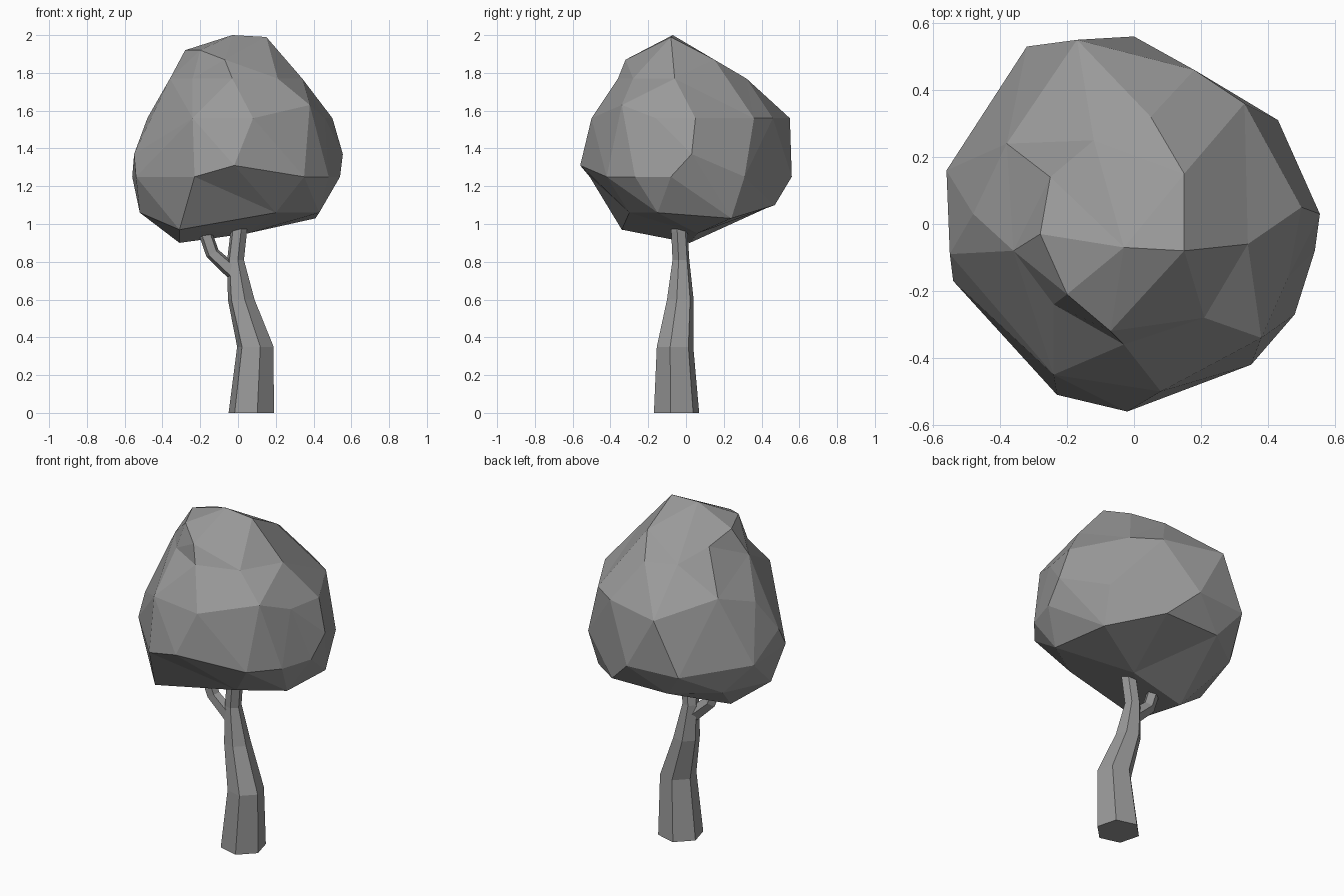
import bpy
import bmesh
import math
from mathutils import Vector

cube = bpy.data.objects.get("Cube")
if cube:
    bpy.data.objects.remove(cube, do_unlink=True)

# One matte grey for the whole tree
grey = bpy.data.materials.new("matte_grey")
grey.use_nodes = True
colour = (0.32, 0.32, 0.32, 1)
grey.diffuse_color = colour
shader = grey.node_tree.nodes["Principled BSDF"]
shader.inputs["Base Color"].default_value = colour
shader.inputs["Roughness"].default_value = 0.9


def finish(name, bm):
    """Turn a bmesh into a flat shaded, coloured object."""
    bmesh.ops.recalc_face_normals(bm, faces=bm.faces)
    mesh = bpy.data.meshes.new(name)
    bm.to_mesh(mesh)
    bm.free()
    mesh.materials.append(grey)
    obj = bpy.data.objects.new(name, mesh)
    bpy.context.scene.collection.objects.link(obj)
    return obj


def limb(name, path, sides, turn, tilt=0.0):
    """Loft a tapered limb through (x, y, z, radius) stations."""
    bm = bmesh.new()
    rings = []
    for x, y, z, radius in path:
        ring = []
        for i in range(sides):
            angle = math.radians(turn) + math.tau * i / sides
            dx, dy = radius * math.cos(angle), radius * math.sin(angle)
            ring.append(bm.verts.new((x + dx, y + dy, z + dx * tilt)))
        rings.append(ring)
    for low, high in zip(rings, rings[1:]):
        for i in range(sides):
            j = (i + 1) % sides
            bm.faces.new((low[i], low[j], high[j], high[i]))
    bm.faces.new(rings[0])
    bm.faces.new(rings[-1])
    return finish(name, bm)


def faceted_blob(name, tiers, centre):
    """Skin corner points: connect them on a unit ball, then move them out."""
    bm = bmesh.new()
    target = {}
    for z, corners in tiers:
        for x, y in corners:
            place = Vector((x, y, z))
            target[bm.verts.new((place - centre).normalized())] = place
    bmesh.ops.convex_hull(bm, input=list(bm.verts))
    for vert, place in target.items():
        vert.co = place
    return finish(name, bm)


# Crooked six-sided trunk
limb("trunk", [
    (0.07, -0.05, 0.0, 0.124),
    (0.092, -0.058, 0.35, 0.1),
    (0.017, -0.03, 0.6, 0.073),
    (-0.013, -0.027, 0.81, 0.046),
    (0.004, -0.035, 0.96, 0.045),
    (0.012, -0.035, 1.1, 0.04),
], sides=6, turn=-15)

# Small side branch reaching into the crown
limb("side_branch", [
    (-0.02, -0.035, 0.74, 0.038),
    (-0.135, -0.04, 0.845, 0.033),
    (-0.168, -0.045, 0.94, 0.033),
    (-0.18, -0.045, 1.05, 0.03),
], sides=5, turn=20, tilt=0.6)

# Leafy crown, corners grouped by height from the underside to the top
faceted_blob("crown", [
    (0.90, [(-0.31, 0.02)]),
    (0.95, [(0.05, 0.06)]),
    (0.97, [(-0.31, -0.34)]),
    (1.03, [(0.41, 0.24)]),
    (1.06, [(0.43, -0.15), (0.2, -0.3), (-0.52, -0.06)]),
    (1.10, [(0.16, 0.47), (-0.2, 0.46), (-0.44, 0.28)]),
    (1.25, [(0.54, -0.08), (0.48, -0.27), (0.35, -0.42), (-0.23, -0.51),
            (-0.54, -0.17), (-0.56, 0.16), (-0.32, 0.53), (0, 0.56),
            (0.43, 0.31)]),
    (1.31, [(-0.02, -0.56)]),
    (1.37, [(-0.55, -0.09), (0.555, 0.03)]),
    (1.56, [(-0.48, 0.03), (-0.24, -0.45), (0.08, -0.5), (0.46, -0.16),
            (0.5, 0.05), (0.33, 0.36), (0.18, 0.46), (-0.17, 0.55)]),
    (1.63, [(0.38, -0.34), (-0.38, 0.24)]),
    (1.77, [(-0.36, -0.08), (-0.24, -0.24), (-0.03, -0.36), (0.21, -0.28),
            (0.34, -0.06), (0.05, 0.32), (-0.12, 0.25)]),
    (1.87, [(0.15, 0.15), (-0.07, -0.32), (-0.25, 0.14)]),
    (1.92, [(-0.28, -0.03), (-0.2, -0.21)]),
    (1.99, [(0.15, -0.08)]),
    (2.0, [(-0.03, -0.07)]),
], Vector((0, 0, 1.42)))
